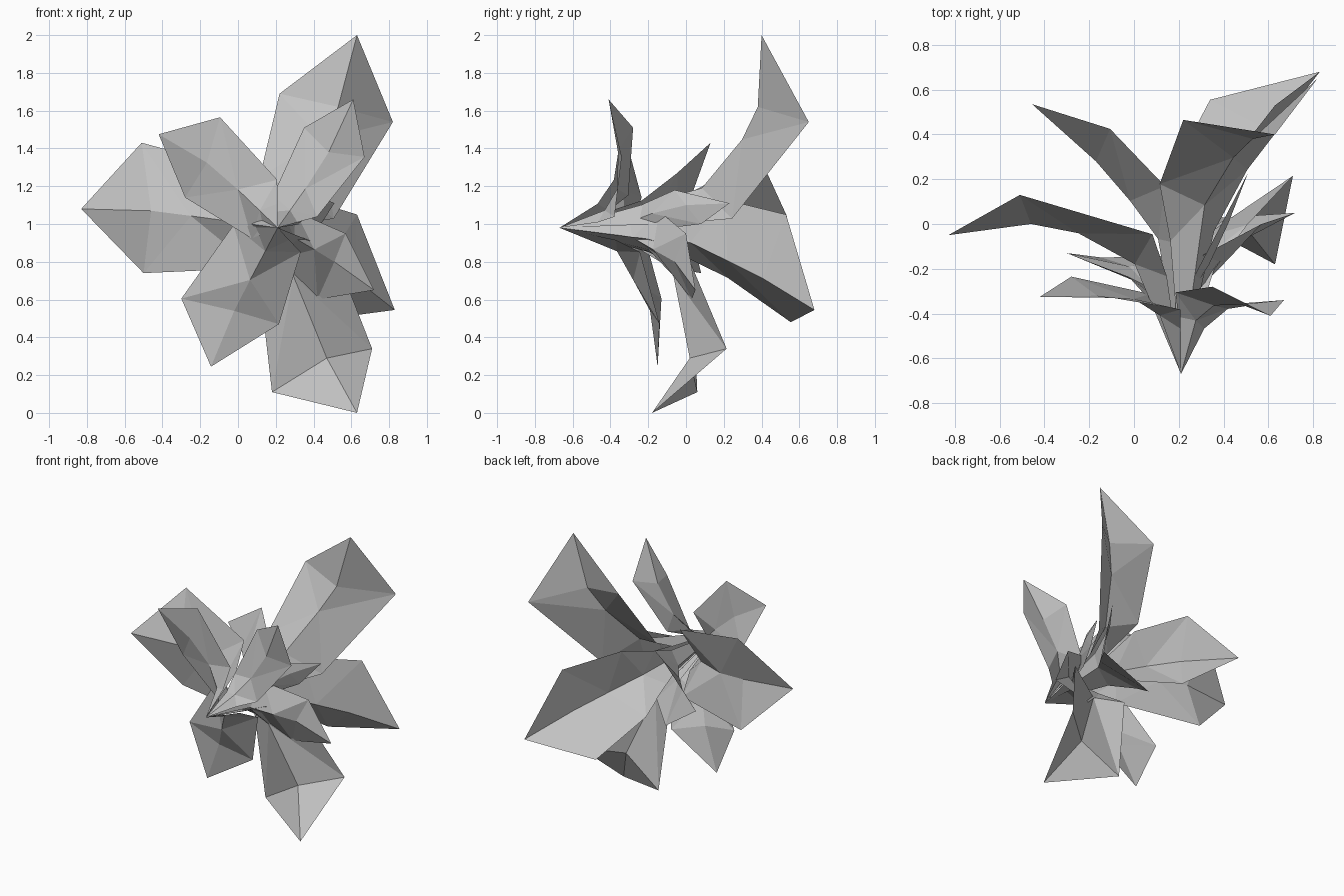
import bpy
import bmesh
from mathutils import Vector

default_cube = bpy.data.objects.get("Cube")
if default_cube:
    bpy.data.objects.remove(default_cube, do_unlink=True)

# Single matte grey for every petal
grey = bpy.data.materials.new("petal_grey")
grey.use_nodes = True
colour = (0.54, 0.54, 0.54, 1)
grey.diffuse_color = colour
grey.node_tree.nodes["Principled BSDF"].inputs["Base Color"].default_value = colour

# Common point from which all petals grow
heart = Vector((0.21, -0.67, 0.98))


def petal(name, left, crease, right, tip, bow, lift=(0.04, 0.08, 0.04), lean=0):
    """Folded petal: heart, slim neck, bowed waist, wide shoulder and pointed tip.

    bow pulls the waist (left, crease, right) towards the flower's axis,
    lift moves it backwards and lean shifts its edges sideways.
    """
    shoulder = [Vector(p) for p in (left, crease, right)]
    tip = Vector(tip)
    outward = tip - heart
    outward.y = 0
    outward.normalize()

    middle = []
    for point, pull, rise, shift in zip(shoulder, bow, lift, (lean, 0, lean)):
        middle.append(heart.lerp(point, 0.73) - outward * pull + Vector((shift, rise, 0)))

    def neck(point, slim, reach):
        arm = point - heart
        return heart + Vector((arm.x * slim, arm.y * reach, arm.z * slim))

    stem = [neck(middle[0], 0.5, 0.7), neck(middle[1], 0.45, 0.78),
            neck(middle[2], 0.5, 0.7)]

    bm = bmesh.new()
    root = bm.verts.new(heart)
    rows = [[bm.verts.new(p) for p in row] for row in (stem, middle, shoulder)]
    end = bm.verts.new(tip)
    for side in (0, 2):
        bm.faces.new((root, rows[0][side], rows[0][1]))
        # Split each bent panel from its inner crease to the outer edge
        for near, far in zip(rows, rows[1:]):
            bm.faces.new((near[side], far[side], near[1]))
            bm.faces.new((near[1], far[side], far[1]))
        bm.faces.new((rows[2][side], end, rows[2][1]))
    bmesh.ops.recalc_face_normals(bm, faces=bm.faces)
    mesh = bpy.data.meshes.new(name)
    bm.to_mesh(mesh)
    bm.free()
    mesh.materials.append(grey)
    obj = bpy.data.objects.new(name, mesh)
    bpy.context.scene.collection.objects.link(obj)


# Upper petals
petal("tall_upper_petal", left=(0.22, 0.465, 1.69), crease=(0.53, 0.38, 1.62),
      right=(0.82, 0.65, 1.54), tip=(0.63, 0.4, 2),
      bow=(0.27, 0, 0.39), lift=(0.02, 0.2, -0.05))
petal("front_upper_petal", left=(0.35, -0.28, 1.51), crease=(0.48, -0.36, 1.38),
      right=(0.67, -0.34, 1.355), tip=(0.61, -0.41, 1.66),
      bow=(0.25, 0.1, 0.25), lift=(0.08, 0.08, 0.05))
petal("diagonal_upper_petal", left=(-0.28, -0.235, 1.14), crease=(-0.165, -0.32, 1.325),
      right=(-0.095, -0.33, 1.565), tip=(-0.42, -0.325, 1.475), bow=(0.28, 0.08, 0.28))

# Side petals
petal("wide_side_petal", left=(-0.5, 0.08, 0.74), crease=(-0.46, 0, 1.07),
      right=(-0.51, 0.13, 1.43), tip=(-0.83, -0.05, 1.08),
      bow=(0.4, 0.03, 0.4), lift=(0.04, 0.14, 0.04))
petal("rear_side_petal", left=(-0.1, 0.38, 0.78), crease=(-0.17, 0.28, 1.02),
      right=(-0.107, 0.425, 1.28), tip=(-0.455, 0.535, 1.04), bow=(0.16, 0.05, 0.16))
petal("small_side_petal", left=(0.36, -0.06, 1.18), crease=(0.42, 0, 1.1),
      right=(0.44, 0.08, 1), tip=(0.51, 0.23, 1.11), bow=(0.05, 0.03, 0.05), lift=(0, 0, 0))

# Lower petals
petal("front_lower_petal", left=(-0.3, -0.13, 0.605), crease=(-0.02, -0.19, 0.54),
      right=(0.217, -0.14, 0.47), tip=(-0.143, -0.15, 0.245),
      bow=(0.32, 0.05, 0.27), lift=(0.04, 0.04, 0.04))
petal("bottom_petal", left=(0.18, 0.06, 0.11), crease=(0.47, 0.02, 0.29),
      right=(0.71, 0.215, 0.34), tip=(0.63, -0.18, 0),
      bow=(0.4, 0.27, 0.38), lift=(0.17, 0.1, 0.02), lean=0.08)
petal("rear_lower_petal", left=(0.34, 0.555, 0.48), crease=(0.62, 0.41, 0.71),
      right=(0.63, 0.53, 1.05), tip=(0.83, 0.68, 0.545),
      bow=(0.17, 0.04, 0.17), lift=(0, 0.1, 0))
petal("short_lower_petal", left=(0.42, 0.03, 0.6), crease=(0.51, -0.06, 0.8),
      right=(0.57, 0, 0.95), tip=(0.72, 0.05, 0.65),
      bow=(0.2, 0.03, 0.2), lift=(0.04, 0.05, 0.04))
